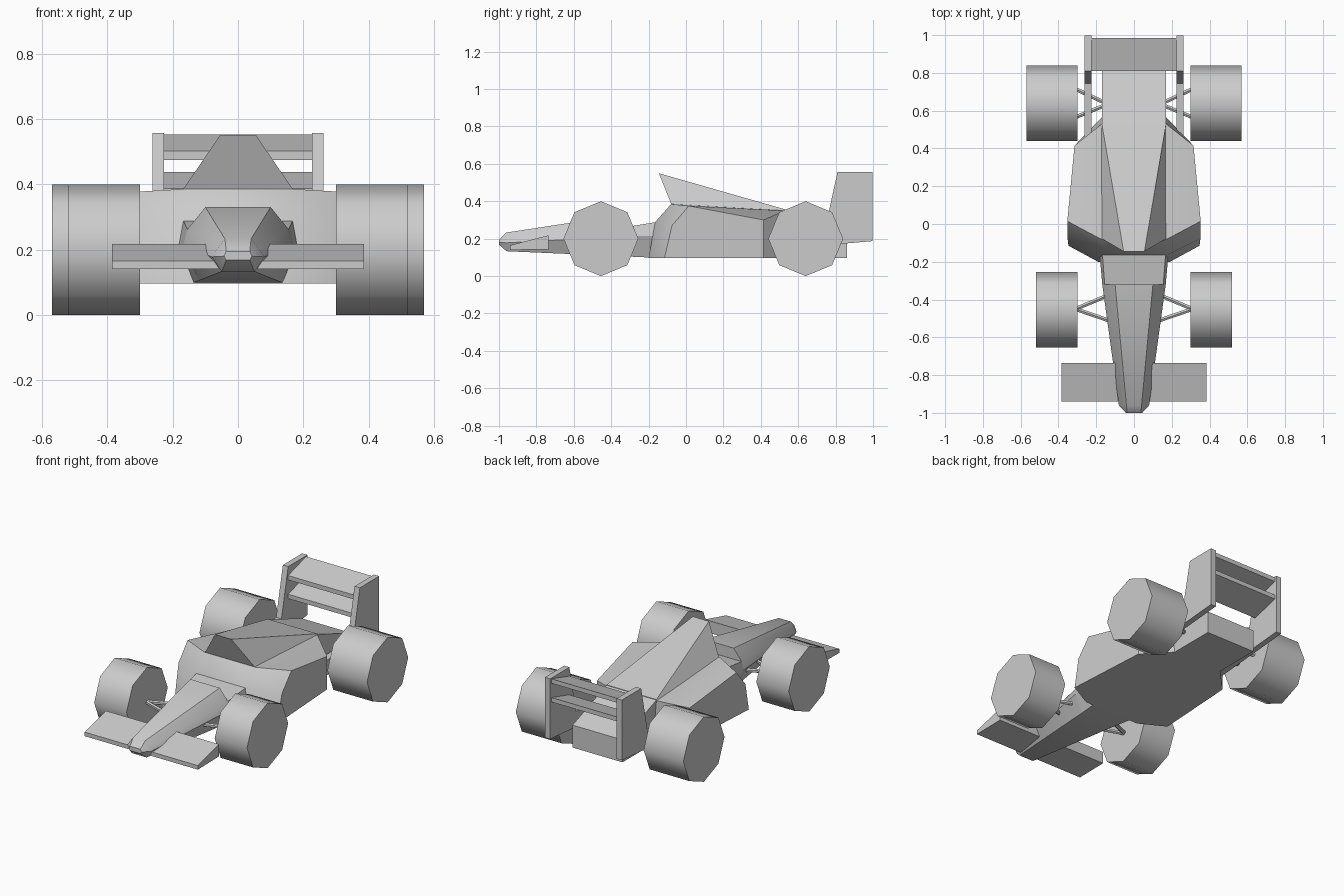
import bpy, bmesh
from math import radians, pi
from mathutils import Vector

if "Cube" in bpy.data.objects:
    bpy.data.objects.remove(bpy.data.objects["Cube"])


def finish(name, bm, smooth=None):
    bmesh.ops.remove_doubles(bm, verts=bm.verts, dist=1e-5)
    bmesh.ops.recalc_face_normals(bm, faces=bm.faces)
    me = bpy.data.meshes.new(name)
    bm.to_mesh(me)
    bm.free()
    ob = bpy.data.objects.new(name, me)
    bpy.context.collection.objects.link(ob)
    if smooth:
        bpy.ops.object.select_all(action='DESELECT')
        ob.select_set(True)
        bpy.context.view_layer.objects.active = ob
        bpy.ops.object.shade_smooth_by_angle(angle=radians(smooth))
    return ob


def loft(name, rings, smooth=None):
    """Skin a row of closed rings with equal point counts and cap both ends."""
    bm = bmesh.new()
    vs = [[bm.verts.new(p) for p in r] for r in rings]
    n = len(vs[0])
    for a, b in zip(vs, vs[1:]):
        for i in range(n):
            j = (i + 1) % n
            bm.faces.new((a[i], a[j], b[j], b[i]))
    bm.faces.new(vs[0])
    bm.faces.new(vs[-1][::-1])
    return finish(name, bm, smooth)


def ring(y, half):
    """Symmetric cross-section at y from (x, z) half points, top to bottom."""
    return [(x, y, z) for x, z in half] + [(-x, y, z) for x, z in half[::-1]]


def slab(name, x0, x1, profile):
    """Side profile of (y, z) points extruded from x0 to x1."""
    return loft(name, [[(x, y, z) for y, z in profile] for x in (x0, x1)])


def rod(name, a, b, r=0.012):
    a, b = Vector(a), Vector(b)
    bm = bmesh.new()
    bmesh.ops.create_cone(bm, cap_ends=True, segments=6, radius1=r, radius2=r,
                          depth=(b - a).length)
    rot = (b - a).to_track_quat('Z', 'Y').to_matrix()
    bmesh.ops.rotate(bm, verts=bm.verts, matrix=rot)
    bmesh.ops.translate(bm, verts=bm.verts, vec=(a + b) / 2)
    return finish(name, bm)


# Tapered nose
loft("nose", [
    ring(-1.0, [(.036, .195), (.040, .187), (.043, .180), (.036, .168)]),
    ring(-.96, [(.040, .233), (.065, .200), (.080, .178), (.050, .133)]),
    ring(-.32, [(.100, .330), (.155, .262), (.168, .212), (.120, .105)]),
], smooth=40)

# Open cockpit tub behind the nose
loft("cockpit_tub", [
    ring(-.32, [(.155, .262), (.168, .212), (.120, .105)]),
    ring(-.165, [(.167, .288), (.182, .215), (.140, .098)]),
    ring(-.10, [(.167, .290), (.182, .215), (.140, .098)]),
])

# Main hull with sidepods, skinned across the car from side ribs
inner = [(.19, -.20, .097), (.172, -.165, .288), (.175, -.08, .385),
         (.17, .53, .35), (.17, .565, .097)]
outer = [(.347, -.115, .097), (.352, -.075, .27), (.353, .015, .375),
         (.315, .415, .30), (.315, .415, .097)]
flip = lambda pts: [(-x, y, z) for x, y, z in pts]
loft("hull_sidepods", [outer, inner, flip(inner), flip(outer)], smooth=30)

# Engine cover with overhanging air intake
loft("engine_cover", [
    [(.055, -.145, .55), (.175, -.075, .375), (-.175, -.075, .375), (-.055, -.145, .55)],
    [(.170, .53, .357), (.171, .53, .345), (-.171, .53, .345), (-.170, .53, .357)],
])

# Rear deck over the gearbox
slab("rear_deck", -.17, .17, [(.52, .357), (.86, .235), (.86, .097), (.52, .097)])

# Front wing wedge
slab("front_wing", -.385, .385, [(-.94, .14), (-.94, .165), (-.735, .218), (-.735, .143)])

# Rear wing elements
for name, z in (("rear_wing_upper", .475), ("rear_wing_lower", .36)):
    slab(name, -.23, .23, [(.81, z), (.81, z + .027), (.985, z + .077), (.985, z + .05)])

for s, side in ((1, "right"), (-1, "left")):
    # Rear wing end plates with forward support bars
    slab("end_plate_" + side, s * .226, s * .262,
         [(.81, .557), (.998, .557), (.998, .187), (.46, .14), (.46, .23), (.745, .26)])

    # Eight-sided wheels
    for name, y, x0, x1 in (("front_wheel_", -.455, .30, .52), ("rear_wheel_", .64, .30, .57)):
        bm = bmesh.new()
        bmesh.ops.create_cone(bm, cap_ends=True, segments=8, radius1=.2, radius2=.2,
                              depth=x1 - x0)
        ob = finish(name + side, bm, smooth=50)
        ob.location = (s * (x0 + x1) / 2, y, .2)
        ob.rotation_euler = (0, pi / 2, 0)

    # Suspension arms
    for y0, y1 in ((-.45, -.37), (-.45, -.515)):
        rod("front_arm_" + side, (s * .31, y0, .185), (s * .12, y1, .185))
    for y0, y1 in ((.715, .64), (.565, .63)):
        rod("rear_arm_" + side, (s * .31, y0, .19), (s * .15, y1, .19))
